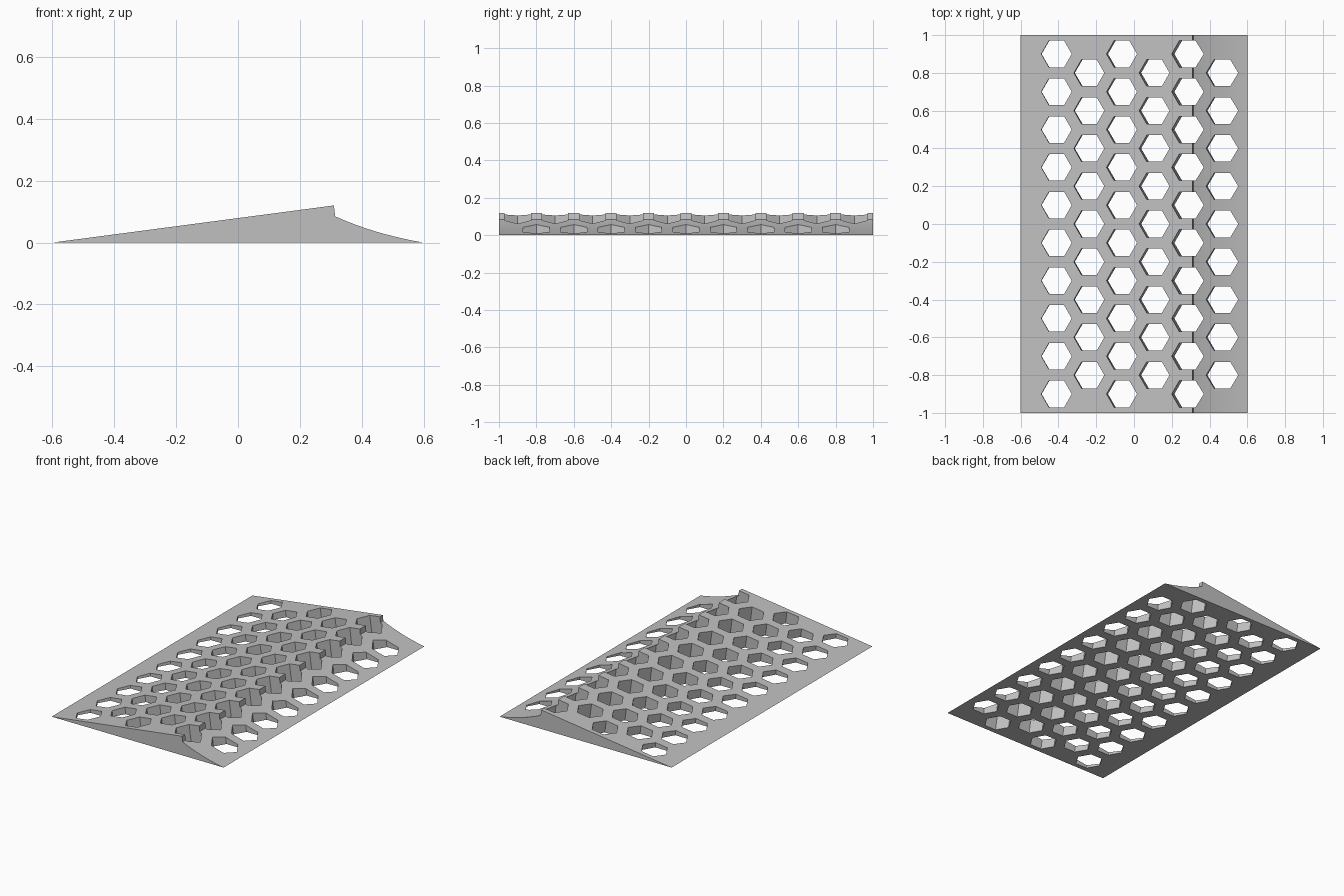
import bpy, bmesh, math
from mathutils import Matrix, Vector

cube = bpy.data.objects.get("Cube")
if cube:
    bpy.data.objects.remove(cube, do_unlink=True)

HALF_WIDTH, HALF_LENGTH = 0.6, 1.0
RIDGE = Vector((0.31, 0.12))
STEP_FOOT = Vector((0.314, 0.085))
SLOPE = math.atan2(RIDGE.y, RIDGE.x + HALF_WIDTH)
CURVE_STEPS = 16

grey = bpy.data.materials.new("plain grey")
grey.use_nodes = True
grey.diffuse_color = (0.53, 0.53, 0.53, 1)
grey.node_tree.nodes["Principled BSDF"].inputs["Base Color"].default_value = grey.diffuse_color


def make_object(name, bm):
    bmesh.ops.recalc_face_normals(bm, faces=bm.faces)
    mesh = bpy.data.meshes.new(name)
    bm.to_mesh(mesh)
    bm.free()
    mesh.materials.append(grey)
    obj = bpy.data.objects.new(name, mesh)
    bpy.context.collection.objects.link(obj)
    return obj


# Wedge profile: long ramp, small step at the ridge, hollow curve down to the toe
toe = Vector((HALF_WIDTH, 0))
bend = Vector((0.441, 0.027))
profile = [Vector((-HALF_WIDTH, 0)), RIDGE]
for i in range(CURVE_STEPS + 1):
    t = i / CURVE_STEPS
    profile.append(STEP_FOOT * (1 - t) ** 2 + bend * 2 * t * (1 - t) + toe * t * t)

bm = bmesh.new()
end = bm.faces.new([bm.verts.new((p.x, -HALF_LENGTH, p.y)) for p in profile])
sweep = bmesh.ops.extrude_face_region(bm, geom=[end])
bmesh.ops.translate(bm, vec=(0, 2 * HALF_LENGTH, 0),
                    verts=[v for v in sweep["geom"] if isinstance(v, bmesh.types.BMVert)])
ramp = make_object("perforated_ramp", bm)

# Hexagonal holes in staggered columns, drilled square to the ramp
bm = bmesh.new()
for column in range(6):
    count = 10 - column % 2
    x = -0.407 + 0.1756 * column
    for row in range(count):
        y = 0.2 * (row - (count - 1) / 2)
        place = Matrix.Translation((x, y, 0)) @ Matrix.Rotation(-SLOPE, 4, 'Y')
        # turn the hexagon so two corners point along x
        turn = Matrix.Rotation(math.pi / 2, 4, 'Z')
        bmesh.ops.create_cone(bm, cap_ends=True, segments=6, radius1=0.0812,
                              radius2=0.0812, depth=0.5, matrix=place @ turn)
# keep corners on the x axis whichever way the primitive starts
holes = make_object("hole_cutter", bm)
holes.hide_render = True

cut = ramp.modifiers.new("hex holes", 'BOOLEAN')
cut.operation = 'DIFFERENCE'
cut.solver = 'EXACT'
cut.object = holes
bpy.context.view_layer.objects.active = ramp
bpy.ops.object.modifier_apply(modifier=cut.name)
bpy.data.objects.remove(holes, do_unlink=True)
